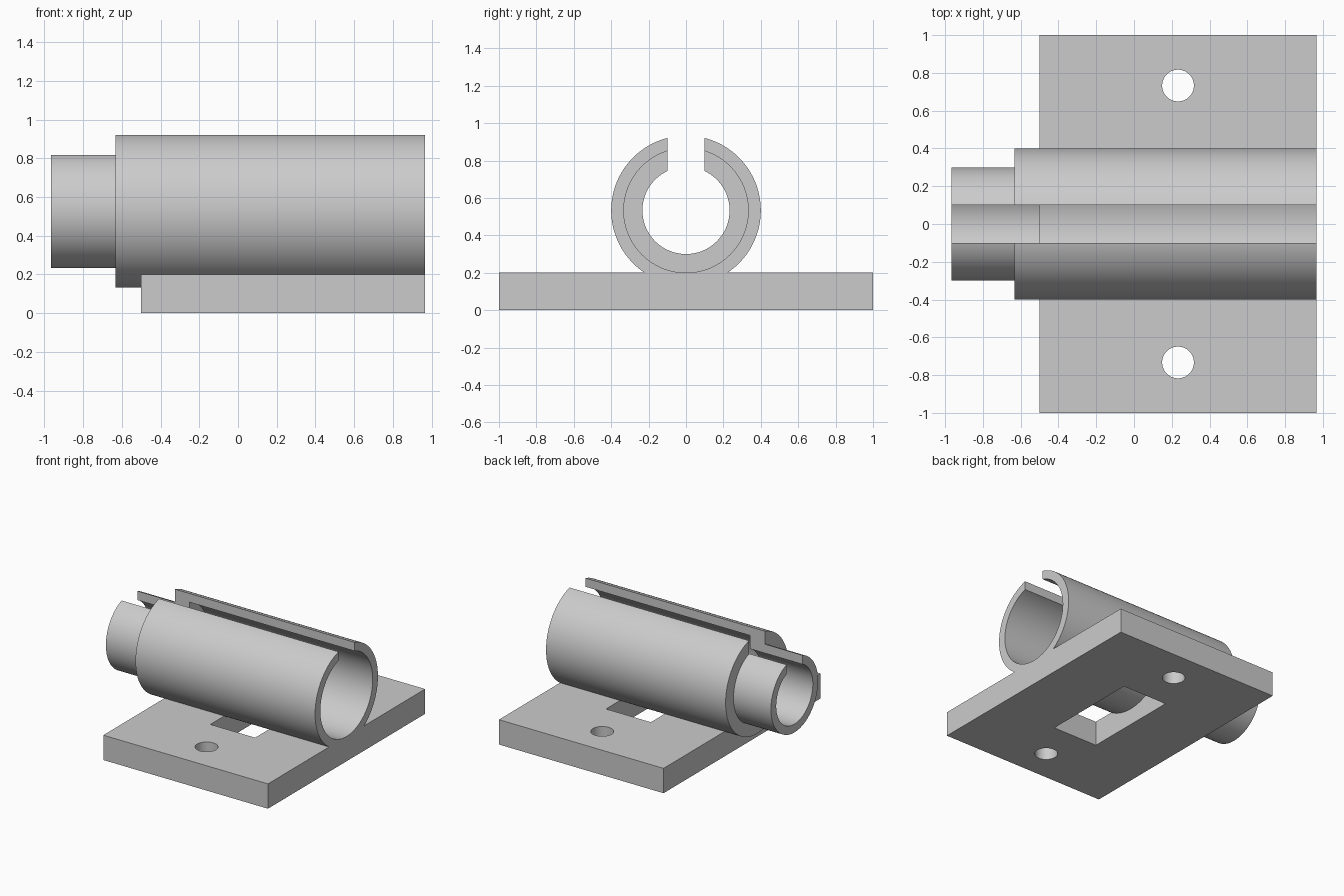
import bpy, bmesh, math
from mathutils import Matrix, Vector

cube = bpy.data.objects.get("Cube")
if cube:
    bpy.data.objects.remove(cube, do_unlink=True)

PLATE_X0, X1 = -0.5, 0.967      # plate back edge, flush end of plate and tube
THICK = 0.2                     # plate thickness
AXIS_Z = 0.533                  # height of the tube axis
HOLE_X = 0.233                  # centre line of the plate openings

grey = bpy.data.materials.new("light grey")
grey.use_nodes = True
COLOR = (0.6, 0.6, 0.6, 1)
grey.diffuse_color = COLOR
grey.node_tree.nodes["Principled BSDF"].inputs["Base Color"].default_value = COLOR


def make_object(name, bm):
    bmesh.ops.recalc_face_normals(bm, faces=bm.faces)
    mesh = bpy.data.meshes.new(name)
    bm.to_mesh(mesh)
    bm.free()
    mesh.materials.append(grey)
    obj = bpy.data.objects.new(name, mesh)
    bpy.context.collection.objects.link(obj)
    return obj


def box(name, low, high):
    low, high = Vector(low), Vector(high)
    bm = bmesh.new()
    bmesh.ops.create_cube(bm, size=1, matrix=Matrix.Translation((low + high) / 2)
                          @ Matrix.Diagonal((*(high - low), 1)))
    return make_object(name, bm)


def upright_cylinder(name, x, y, radius):
    bm = bmesh.new()
    bmesh.ops.create_cone(bm, cap_ends=True, segments=64, radius1=radius, radius2=radius,
                          depth=1, matrix=Matrix.Translation((x, y, 0)))
    return make_object(name, bm)


def lathe_x(name, profile, z, steps=128):
    """Revolve a closed (x, radius) profile around a horizontal axis."""
    bm = bmesh.new()
    verts = [bm.verts.new((x, 0, z - r)) for x, r in profile]
    edges = [bm.edges.new((a, b)) for a, b in zip(verts, verts[1:] + verts[:1])]
    bmesh.ops.spin(bm, geom=verts + edges, cent=(0, 0, z), axis=(1, 0, 0),
                   angle=math.tau, steps=steps)
    bmesh.ops.remove_doubles(bm, verts=bm.verts, dist=1e-4)
    return make_object(name, bm)


def combine(obj, other, operation):
    """Apply a boolean and discard the second object."""
    other.hide_render = True
    mod = obj.modifiers.new(operation, "BOOLEAN")
    mod.operation, mod.object, mod.solver = operation, other, "EXACT"
    bpy.context.view_layer.objects.active = obj
    bpy.ops.object.modifier_apply(modifier=mod.name)
    bpy.data.objects.remove(other, do_unlink=True)


# Base plate with a window under the tube and two screw holes
bracket = box("mounting_bracket", (PLATE_X0, -1, 0), (X1, 1, THICK))
combine(bracket, box("window_cutter", (HOLE_X - 0.2, -0.4, -0.1),
                     (HOLE_X + 0.2, 0.4, 0.3)), "DIFFERENCE")
for side in (-1, 1):
    combine(bracket, upright_cylinder("screw_cutter", HOLE_X, side * 0.733, 0.084),
            "DIFFERENCE")

# Stepped tube: narrow neck, wide barrel, and a stepped bore
tube = lathe_x("tube", [(-0.967, 0.233), (-0.967, 0.3), (-0.633, 0.3), (-0.633, 0.4),
                        (X1, 0.4), (X1, 0.333), (-0.5, 0.333), (-0.5, 0.233)], AXIS_Z)

# Slot along the top of the tube
combine(tube, box("slot_cutter", (-1.2, -0.1, AXIS_Z), (1.2, 0.1, 1.2)), "DIFFERENCE")

# Join tube and plate into one solid
combine(bracket, tube, "UNION")

bpy.ops.object.select_all(action="DESELECT")
bracket.select_set(True)
bpy.context.view_layer.objects.active = bracket
bpy.ops.object.shade_smooth_by_angle(angle=math.radians(30))
